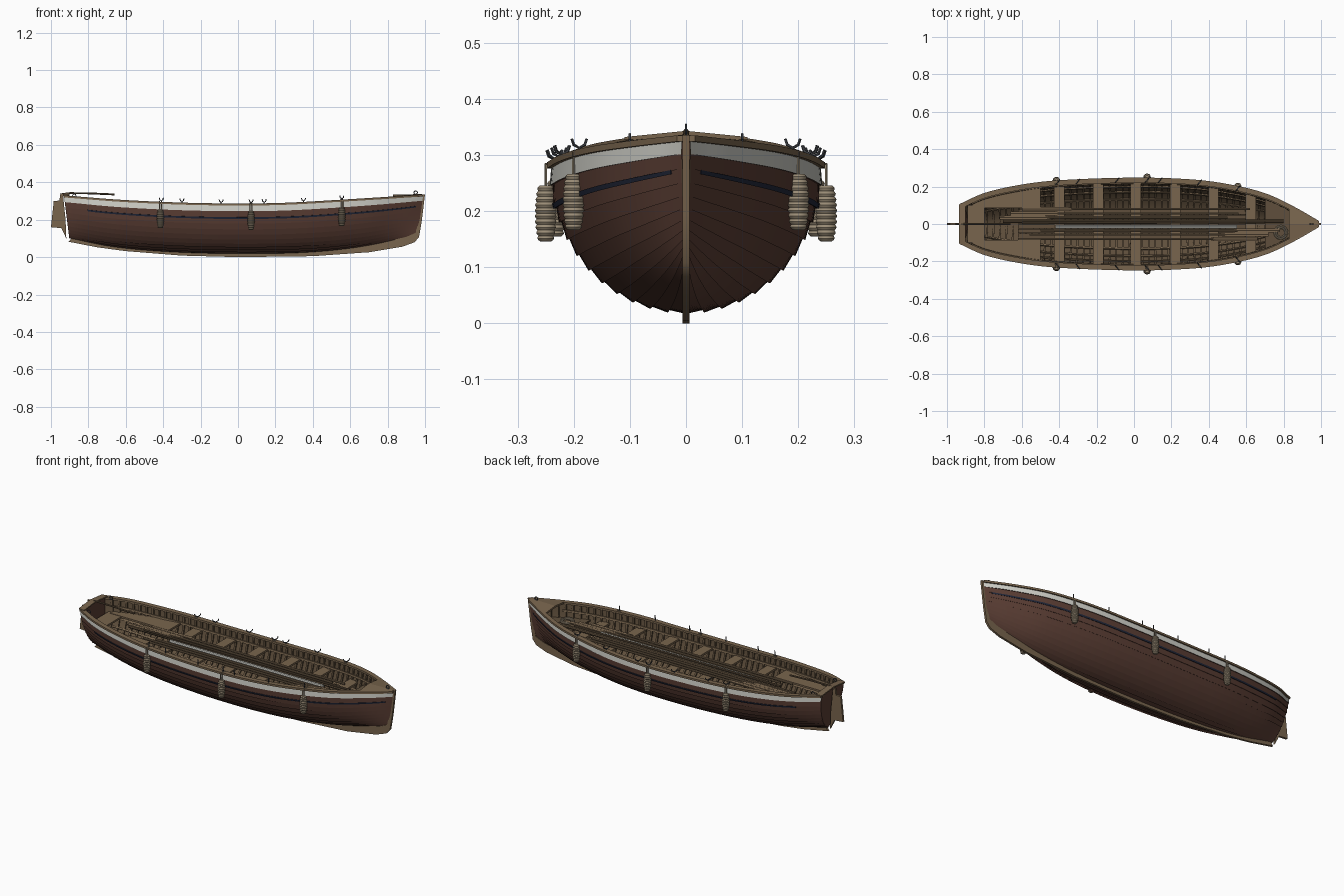
import bpy, bmesh, math
from mathutils import Vector

cube = bpy.data.objects.get("Cube")
if cube:
    bpy.data.objects.remove(cube)


def material(name, rgb):
    m = bpy.data.materials.new(name)
    m.use_nodes = True
    m.diffuse_color = (*rgb, 1)
    m.node_tree.nodes["Principled BSDF"].inputs["Base Color"].default_value = (*rgb, 1)
    return m


HULL = material("red brown planking", (0.10, 0.046, 0.033))
WHITE = material("white paint", (0.62, 0.62, 0.57))
NAVY = material("dark blue paint", (0.015, 0.02, 0.04))
WOOD = material("tan wood", (0.19, 0.13, 0.075))
INNER = material("brown inner wood", (0.115, 0.078, 0.045))
ROPE = material("rope", (0.32, 0.26, 0.18))
METAL = material("dark metal", (0.07, 0.075, 0.085))


# Smooth curves through a few knots
def smooth(knots, x):
    n = len(knots)
    i = max(k for k in range(n - 1) if k == 0 or knots[k][0] <= x)
    slope = lambda k: ((knots[min(k + 1, n - 1)][1] - knots[max(k - 1, 0)][1])
                       / (knots[min(k + 1, n - 1)][0] - knots[max(k - 1, 0)][0]))
    (x0, y0), (x1, y1) = knots[i], knots[i + 1]
    h = x1 - x0
    s = (x - x0) / h
    return ((1 + 2 * s) * (1 - s) ** 2 * y0 + s * (1 - s) ** 2 * h * slope(i)
            + s * s * (3 - 2 * s) * y1 + s * s * (s - 1) * h * slope(i + 1))


STERN, BOW = -0.93, 0.99
beam = lambda x: smooth([(-.93, .10), (-.8, .158), (-.6, .203), (-.4, .226), (0, .24), (.3, .231),
                         (.5, .206), (.7, .157), (.85, .088), (.99, .008)], x)
sheer = lambda x: smooth([(-.93, .323), (-.6, .298), (-.2, .282), (.2, .282), (.6, .303), (.99, .328)], x)
bottom = lambda x: smooth([(-.93, .105), (-.7, .06), (-.4, .033), (0, .022), (.4, .03), (.7, .062), (.99, .125)], x)
fullness = lambda x: smooth([(-.93, 1.35), (-.4, 1.05), (.2, 1), (.6, 1.15), (.99, 1.5)], x)


def skin(x, t, off=0):
    """Point on the left side: t runs from keel to sheer, off is outward."""
    th = t * math.pi / 2
    off *= min(1, beam(x) / 0.05)
    f = 1 - math.cos(th)
    y = beam(x) * math.sin(th) ** fullness(x) + off * math.sin(th)
    z = bottom(x) + (sheer(x) - bottom(x)) * f - off * math.cos(th)
    return Vector((x * (1 - 0.03 * (1 - f)), max(y, 0), z))


def half(x, z):
    f = min(1, max(0, (z - bottom(x)) / (sheer(x) - bottom(x))))
    return max(0.002, beam(x) * math.sin(math.acos(1 - f)) ** fullness(x) - 0.01)


def span(a, b, n):
    return [a + (b - a) * i / n for i in range(n + 1)]


# Mesh building helpers
def grid(bm, rows, flip=False, ring=False, cap=False, mat=lambda j: 0, sides=(1, -1)):
    for side in sides:
        vs = [[bm.verts.new((p[0], p[1] * side, p[2])) for p in r] for r in rows]
        n = len(rows[0])
        for a, b in zip(vs, vs[1:]):
            for j in range(n if ring else n - 1):
                k = (j + 1) % n
                q = [a[j], a[k], b[k], b[j]]
                f = bm.faces.new(q if (side > 0) != flip else q[::-1])
                f.material_index = mat(j)
        if cap:
            bm.faces.new(vs[0])
            bm.faces.new(vs[-1])


def tube(bm, pts, r, n=8, sides=(1,)):
    pts = [Vector(p) for p in pts]
    rows = []
    for i, p in enumerate(pts):
        d = (pts[min(i + 1, len(pts) - 1)] - pts[max(i - 1, 0)]).normalized()
        a = d.cross(Vector((0, 1, 0)) if abs(d.y) < 0.9 else Vector((1, 0, 0))).normalized()
        b = d.cross(a)
        rows.append([p + r * (a * math.cos(k * math.tau / n) + b * math.sin(k * math.tau / n)) for k in range(n)])
    grid(bm, rows, ring=True, cap=True, sides=sides)


def plate(bm, pts, thick, sides=(1,)):
    for s in sides:
        flipv = lambda v: Vector((v[0], v[1] * s, v[2]))
        f = bm.faces.new([bm.verts.new(flipv(p)) for p in pts])
        ext = bmesh.ops.extrude_face_region(bm, geom=[f])["geom"]
        bmesh.ops.translate(bm, vec=flipv(thick), verts=[g for g in ext if isinstance(g, bmesh.types.BMVert)])
        # keep the base so the plate is closed
        if not f.is_valid:
            continue


def part(name, mats, build, closed=True):
    bm = bmesh.new()
    build(bm)
    if closed:
        bmesh.ops.recalc_face_normals(bm, faces=bm.faces)
    me = bpy.data.meshes.new(name)
    bm.to_mesh(me)
    bm.free()
    for m in mats:
        me.materials.append(m)
    ob = bpy.data.objects.new(name, me)
    bpy.context.collection.objects.link(ob)
    bpy.context.view_layer.objects.active = ob
    bpy.ops.object.select_all(action="DESELECT")
    ob.select_set(True)
    bpy.ops.object.shade_smooth_by_angle(angle=math.radians(35))


BOTH = (1, -1)
XS = span(STERN, BOW, 64)

# Overlapping hull strakes, the top one white
N = 12
laps = [p for k in range(N) for p in ((k / N, 0.005), ((k + 1) / N, 0))]
part("hull_planking", [HULL, WHITE], lambda bm: grid(
    bm, [[skin(x, t, o) for t, o in laps] for x in XS], mat=lambda j: int(j // 2 == N - 1)), closed=False)
part("inner_planking", [INNER], lambda bm: grid(
    bm, [[skin(x, k / N, -0.007) for k in range(N + 1)] for x in XS], flip=True), closed=False)
part("side_stripe", [NAVY], lambda bm: grid(
    bm, [[skin(x, t, o) for t, o in ((.815, .003), (.815, .007), (.838, .007), (.838, .003))]
         for x in XS[4:-1]], ring=True, cap=True))

# Gunwale rail
part("gunwale_rail", [WOOD], lambda bm: grid(bm, [
    [(x, max(0, beam(x) + dy), sheer(x) + dz) for dy, dz in ((.008, -.004), (.008, .007), (-.02, .007), (-.02, -.004))]
    for x in XS], ring=True, cap=True))

# Frames and stringers inside
part("ribs", [INNER], lambda bm: [grid(bm, [
    [skin(x + dx, t, o) for dx, o in ((-.005, -.005), (-.005, -.015), (.005, -.015), (.005, -.005))]
    for t in span(0.02, 0.98, 10)], ring=True, cap=True) for x in span(-.88, .9, 50)])
part("stringers", [WOOD], lambda bm: [grid(bm, [
    [skin(x, t + dt, o) for dt, o in ((-.015, -.013), (-.015, -.021), (.015, -.021), (.015, -.013))]
    for x in XS[2:-5]], ring=True, cap=True) for t in (.4, .55, .7, .88)])

# Transom with its capping board
ring = [skin(STERN, t) for t in span(0, 1, 12)]
outline = ring + [Vector((STERN, 0, .338))] + [Vector((p.x, -p.y, p.z)) for p in ring[:0:-1]]
part("transom", [HULL], lambda bm: plate(bm, outline, (.014, 0, 0)))
part("transom_cap", [WOOD], lambda bm: plate(
    bm, [(STERN - .006, 0, .336), (STERN - .006, .105, .325), (-.9, .11, .325), (-.9, 0, .336)], (0, 0, .007), BOTH))

# Keel and stem in one profile
lower = [(-.905, .082), (-.75, .052), (-.6, .032), (-.3, .008), (0, 0), (.4, .005), (.7, .026), (.88, .056),
         (.945, .08), (.968, .108), (.982, .19), (1, .336)]
upper = [(.978, .336), (.95, .13)] + [(x, bottom(x) + .004) for x in span(.9, -.89, 16)]
part("keel_and_stem", [WOOD], lambda bm: plate(bm, [(x, -.006, z) for x, z in lower + upper], (0, .012, 0)))

# Rudder and tiller
blade = [(-.936, .338), (-.95, .338), (-.955, .302), (-.985, .30), (-1, .16), (-.945, .155), (-.918, .10), (-.922, .2)]
part("rudder", [WOOD], lambda bm: plate(bm, [(x, -.006, z) for x, z in blade], (0, .012, 0)))
part("tiller", [INNER], lambda bm: tube(
    bm, [(-.95, 0, .335), (-.9, 0, .342), (-.8, 0, .341), (-.66, 0, .335)], .005))

# Decks, benches and floor, all fitted to the hull
def fitted(a, b, z, inner=0.0, n=6):
    xs = span(a, b, n)
    return [(x, half(x, z), z) for x in xs] + [(x, inner, z) for x in ((b, a) if inner or half(b, z) > .01 else (a,))]


part("bow_deck", [WOOD], lambda bm: plate(
    bm, [(x, beam(x) * .97, sheer(x) + .007) for x in span(.83, .985, 6)] + [(.985, 0, .337), (.83, 0, .334)],
    (0, 0, -.01), BOTH))
part("bow_platform", [INNER], lambda bm: plate(bm, fitted(.7, .9, .23), (0, 0, .008), BOTH))
part("stern_seats", [WOOD], lambda bm: [plate(bm, fitted(-.87, -.5, .24, .085), (0, 0, .01), BOTH),
                                        plate(bm, fitted(-.89, -.8, .238), (0, 0, .01), BOTH)])
part("thwarts", [WOOD], lambda bm: [plate(bm, fitted(x - .028, x + .028, .225, n=2), (0, 0, .011), BOTH)
                                    for x in (-.4, -.19, .01, .22, .425, .625)])
part("floor_boards", [INNER], lambda bm: [plate(
    bm, [(-.62, y, .085), (.6, y, .085), (.6, y + .022, .085), (-.62, y + .022, .085)], (0, 0, .006), BOTH)
    for y in (.002, .027, .052)])

# Oars and spars stowed along the middle
def oar(bm, y, a, b, z):
    tube(bm, [(a, y, z), (b, y, z)], .006)
    tip = a + .2 * (b - a)
    plate(bm, [(a, y - .01, z), (tip, y - .011, z), (tip + .05, y, z), (tip, y + .011, z), (a, y + .01, z)], (0, 0, .005))


def oars(bm):
    for k, y in enumerate((.034, .056, .08)):
        shift = .06 * k
        oar(bm, y, -.72 + shift, .5 + shift, .244)
        oar(bm, -y, .78 - shift, -.5 - shift, .244)


part("oars", [WOOD], oars)
part("spars", [INNER], lambda bm: [tube(bm, [(-.7, .015, .246), (.8, .015, .246)], .009),
                                   tube(bm, [(-.6, .004, .258), (.7, .01, .258)], .006)])
part("white_pole", [WHITE], lambda bm: tube(bm, [(-.42, -.014, .247), (.55, -.014, .247)], .009))


# Rope coil on the bow platform
def coil(bm):
    for r in (.034, .024):
        tube(bm, [(.785 + r * math.cos(a), -.045 + r * math.sin(a), .244) for a in span(0, math.tau, 24)], .005)


part("rope_coil", [ROPE], coil)


# Rope fenders hanging outside
FENDERS = (-.415, .07, .555)


def fenders(bm):
    for x in FENDERS:
        y, top = half(x, .21) + .029, sheer(x) - .034
        rows = []
        for i in range(41):
            s = i / 40
            r = .013 + .007 * math.sin(math.pi * s) ** .6 - .003 * abs(math.cos(s * 10 * math.pi)) ** 3
            rows.append([(x + r * math.cos(a), y + r * math.sin(a), top - .1 * s) for a in span(0, math.tau, 14)[:-1]])
        grid(bm, rows, ring=True, cap=True)
        for dx in (-.005, .005):
            tube(bm, [(x + dx, y, top - .005), (x + dx, y, sheer(x) + .004), (x + dx, beam(x) - .015, sheer(x) + .01)],
                 .0028, 6, BOTH)


part("fenders", [ROPE], fenders)


# Forked oarlocks on the rail
def oarlocks(bm):
    for x in (-.41, -.3, -.09, .07, .14, .35, .555):
        y, z = beam(x) - .005, sheer(x)
        tube(bm, [(x, y, z), (x, y, z + .014)], .003, 6, BOTH)
        tube(bm, [(x + s * .009, y + s * .011, z + h) for s, h in
                  ((-1.2, .028), (-.9, .018), (0, .012), (.9, .018), (1.2, .028))], .0027, 6, BOTH)


part("oarlocks", [METAL], oarlocks)

# Mooring fittings at both ends
part("mooring_rings", [METAL], lambda bm: [tube(
    bm, [(x + .009 * math.cos(a), y, z + .009 * math.sin(a)) for a in span(0, math.tau, 14)], .0025, 6)
    for x, y, z in ((.95, 0, .345), (-.875, .1, .328), (-.875, -.1, .328))])
